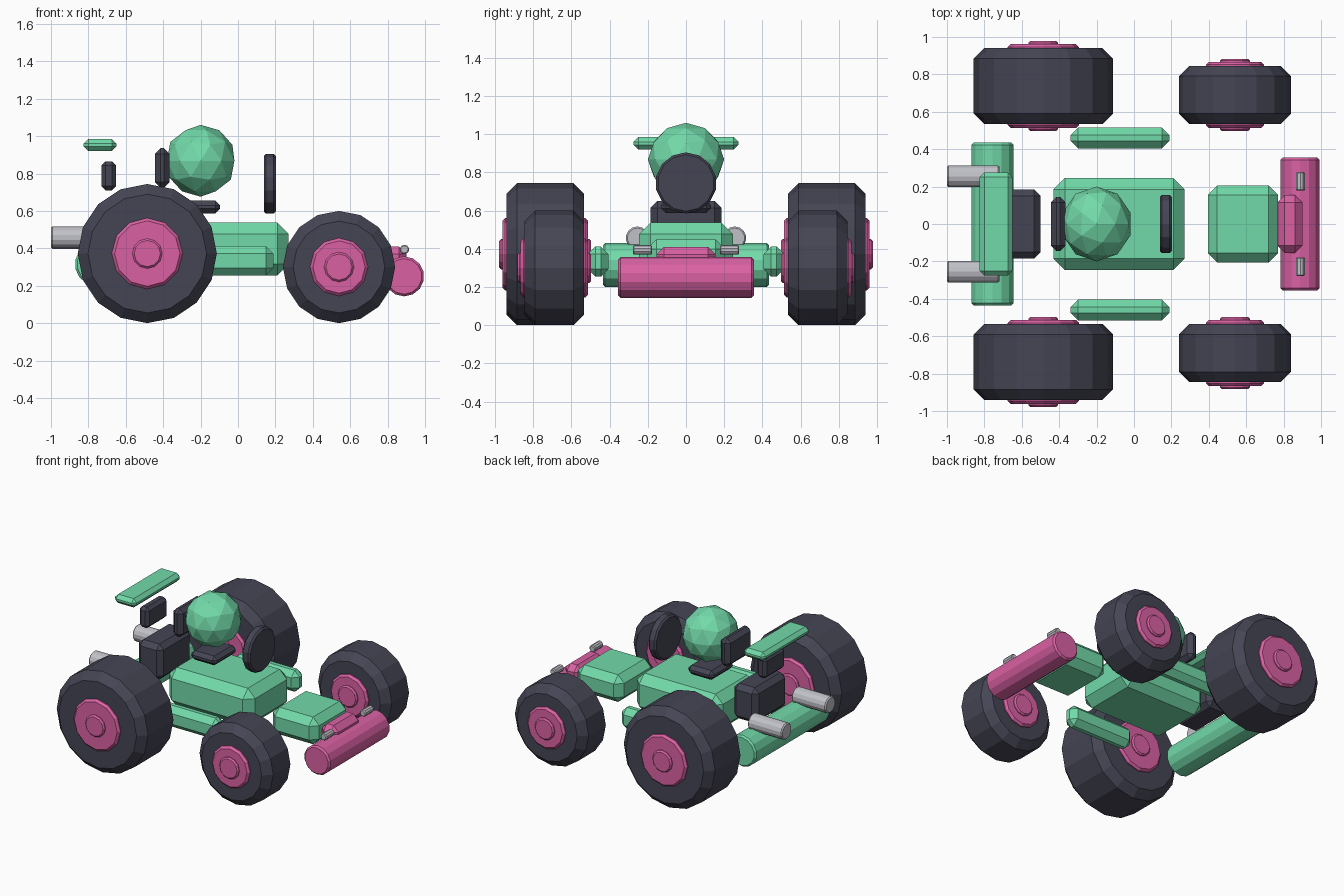
import bpy, bmesh
from math import cos, sin, tau
from mathutils import Matrix, Vector

old = bpy.data.objects.get("Cube")
if old:
    bpy.data.objects.remove(old)


def material(name, rgb):
    m = bpy.data.materials.new(name)
    m.use_nodes = True
    m.diffuse_color = (*rgb, 1)
    m.node_tree.nodes["Principled BSDF"].inputs["Base Color"].default_value = (*rgb, 1)
    return m


GREEN = material("mint green", (0.17, 0.70, 0.40))
PINK = material("hot pink", (0.70, 0.12, 0.37))
DARK = material("dark rubber", (0.06, 0.06, 0.09))
GREY = material("light metal", (0.53, 0.53, 0.58))


def add(name, bm, mat):
    bmesh.ops.recalc_face_normals(bm, faces=bm.faces)
    mesh = bpy.data.meshes.new(name)
    bm.to_mesh(mesh)
    bm.free()
    mesh.materials.append(mat)
    ob = bpy.data.objects.new(name, mesh)
    bpy.context.collection.objects.link(ob)
    return ob


def box(name, mat, x, y, z, bevel):
    """Chamfered block given by its (min, max) on each axis."""
    bm = bmesh.new()
    bmesh.ops.create_cube(bm, size=1)
    for v in bm.verts:
        v.co = [(a + b) / 2 + c * (b - a) for c, (a, b) in zip(v.co, (x, y, z))]
    ob = add(name, bm, mat)
    mod = ob.modifiers.new("chamfer", "BEVEL")
    mod.width = bevel
    mod.segments = 1
    return ob


def lathe(name, mat, centre, profile, axis="Y", sides=14):
    """Capped round part: profile is (distance along axis, radius)."""
    bm = bmesh.new()
    rings = []
    for d, r in profile:
        ring = []
        for i in range(sides):
            u, w = r * sin(tau * i / sides), r * cos(tau * i / sides)
            co = (u, d, w) if axis == "Y" else (d, u, w)
            ring.append(bm.verts.new(Vector(centre) + Vector(co)))
        rings.append(ring)
    for a, b in zip(rings, rings[1:]):
        for i in range(sides):
            j = (i + 1) % sides
            bm.faces.new((a[i], a[j], b[j], b[i]))
    bm.faces.new(rings[0])
    bm.faces.new(rings[-1])
    return add(name, bm, mat)


def rod(name, mat, centre, half, r, c, axis="Y", sides=14):
    """Cylinder with chamfered rims."""
    prof = [(-half, r - c), (c - half, r), (half - c, r), (half, r - c)]
    return lathe(name, mat, centre, prof, axis, sides)


# Wheels: tyre, hub disc and centre cap on each corner
for side, s in (("left", 1), ("right", -1)):
    for end, x, r, hub, inner, outer in (("rear", -0.485, 0.372, 0.19, 0.535, 0.94),
                                         ("front", 0.54, 0.3, 0.155, 0.535, 0.845)):
        mid, half = s * (inner + outer) / 2, (outer - inner) / 2
        at = (x, mid, r)
        rod(f"{end}_{side}_tyre", DARK, at, half, r, 0.055, sides=16)
        rod(f"{end}_{side}_hub", PINK, at, half + 0.022, hub, 0.015, sides=12)
        rod(f"{end}_{side}_hub_cap", PINK, at, half + 0.038, 0.08, 0.01, sides=12)

# Bodywork
box("body", GREEN, (-0.43, 0.27), (-0.245, 0.245), (0.255, 0.537), 0.06)
box("nose", GREEN, (0.395, 0.77), (-0.205, 0.205), (0.25, 0.45), 0.05)
box("bumper_mount", PINK, (0.765, 0.9), (-0.155, 0.155), (0.28, 0.41), 0.04)
rod("front_bumper", PINK, (0.888, 0, 0.25), 0.355, 0.107, 0.012)
rod("rear_beam", GREEN, (-0.757, 0, 0.315), 0.435, 0.115, 0.012)

# Side pods, headlights and exhausts in mirrored pairs
for side, s in (("left", 1), ("right", -1)):
    box(f"{side}_side_pod", GREEN, (-0.34, 0.19), sorted((s * 0.405, s * 0.515)),
        (0.255, 0.412), 0.04)
    rod(f"{side}_headlight", GREY, (0.89, s * 0.228, 0.394), 0.05, 0.025, 0.006, sides=10)
    rod(f"{side}_exhaust", GREY, (-0.86, s * 0.255, 0.457), 0.14, 0.06, 0.008, "X")

# Engine, wing and wing post
box("engine", DARK, (-0.7, -0.5), (-0.185, 0.185), (0.39, 0.65), 0.035)
box("wing_post", DARK, (-0.73, -0.652), (-0.12, 0.12), (0.71, 0.865), 0.022)
box("rear_wing", GREEN, (-0.825, -0.65), (-0.275, 0.275), (0.92, 0.985), 0.025)

# Seat, steering wheel and driver's helmet
box("seat_back", DARK, (-0.445, -0.365), (-0.145, 0.145), (0.725, 0.935), 0.03)
box("seat_base", DARK, (-0.305, -0.095), (-0.13, 0.13), (0.587, 0.655), 0.025)
rod("steering_wheel", DARK, (0.17, 0, 0.745), 0.032, 0.16, 0.012, "X")
bm = bmesh.new()
bmesh.ops.create_icosphere(bm, subdivisions=2, radius=1)
bmesh.ops.transform(bm, verts=bm.verts,
                    matrix=Matrix.Translation((-0.2, 0, 0.868)) @ Matrix.Diagonal((0.19, 0.2, 0.192, 1)))
add("helmet", bm, GREEN)
